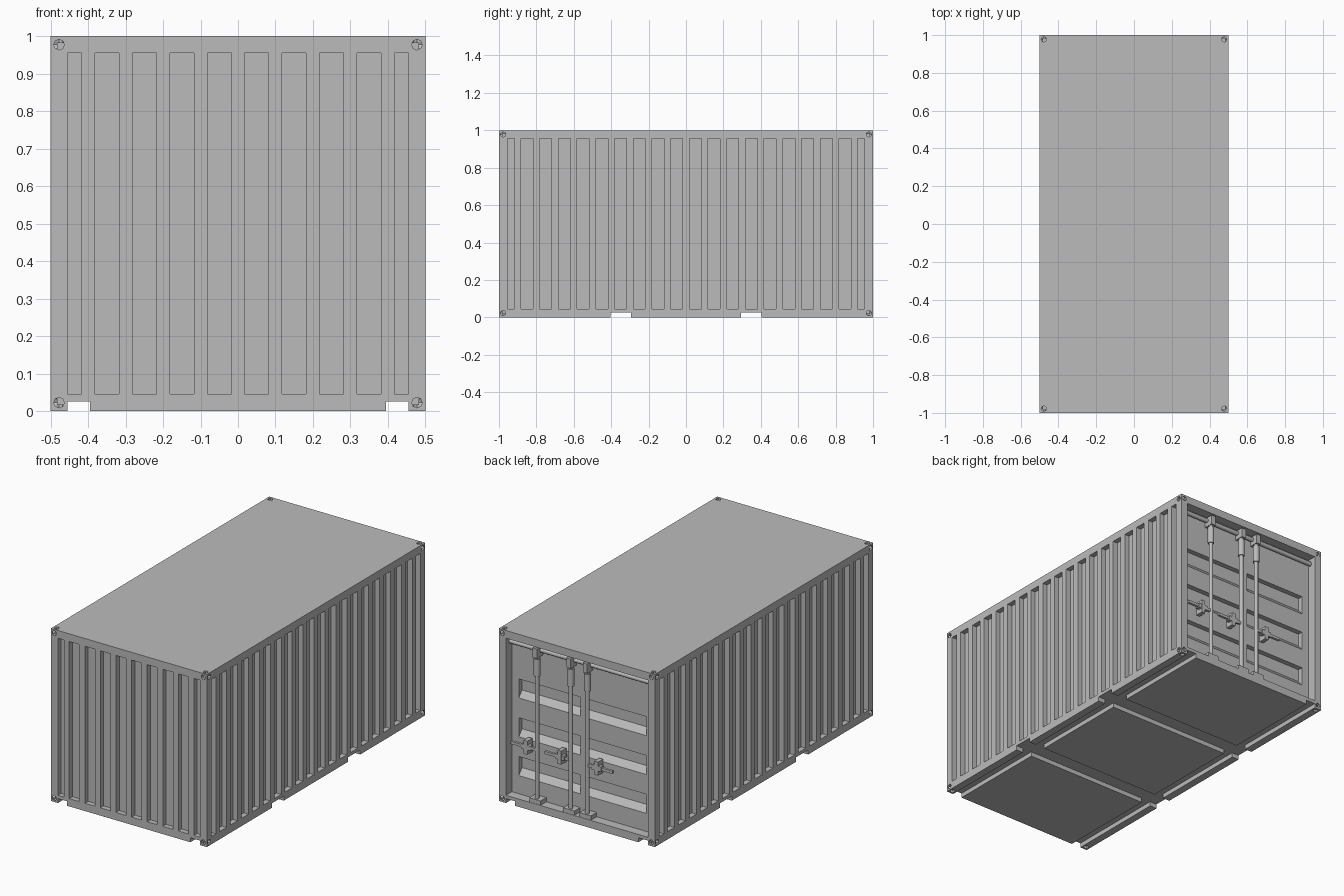
import bpy, bmesh, math
from mathutils import Matrix, Vector

if "Cube" in bpy.data.objects:
    bpy.data.objects.remove(bpy.data.objects["Cube"])

steel = bpy.data.materials.new("grey_steel")
steel.diffuse_color = (0.5, 0.5, 0.5, 1)
steel.use_nodes = True
steel.node_tree.nodes["Principled BSDF"].inputs["Base Color"].default_value = steel.diffuse_color

E = 0.045      # frame / corner casting size
B = 0.026      # underside channel height


def add(name, mesh):
    ob = bpy.data.objects.new(name, mesh)
    bpy.context.collection.objects.link(ob)
    if not mesh.materials:
        mesh.materials.append(steel)
    return ob


def finish(name, bm):
    me = bpy.data.meshes.new(name)
    bm.to_mesh(me)
    bm.free()
    return add(name, me)


def box(name, x, y, z):
    bm = bmesh.new()
    bmesh.ops.create_cube(bm, size=1)
    for v in bm.verts:
        v.co = Vector([(a + b) / 2 + c * (b - a) for (a, b), c in zip((x, y, z), v.co)])
    return finish(name, bm)


def rod(name, p, q, r, n=12, smooth=True):
    p, q = Vector(p), Vector(q)
    bm = bmesh.new()
    m = Matrix.Translation((p + q) / 2) @ (q - p).to_track_quat('Z', 'Y').to_matrix().to_4x4()
    bmesh.ops.create_cone(bm, cap_ends=True, segments=n, radius1=r, radius2=r,
                          depth=(q - p).length, matrix=m)
    for f in bm.faces:
        f.smooth = smooth and len(f.verts) == 4
    for e in bm.edges:
        e.smooth = all(len(f.verts) == 4 for f in e.link_faces)
    return finish(name, bm)


def panel(name, us, vs, pt, depth):
    """Flat wall with square-cut recesses, leaving its four corners open."""
    bm = bmesh.new()
    nu, nv = len(us) - 1, len(vs) - 1
    for i in range(nu):
        for j in range(nv):
            if i in (0, nu - 1) and j in (0, nv - 1):
                continue
            c = [(us[i], vs[j]), (us[i + 1], vs[j]), (us[i + 1], vs[j + 1]), (us[i], vs[j + 1])]
            d = depth(i, j)
            bm.faces.new([bm.verts.new(pt(u, v, d)) for u, v in c])
            if d:
                for k in range(4):
                    a, b = c[k], c[(k + 1) % 4]
                    bm.faces.new([bm.verts.new(pt(*w)) for w in
                                  ((*a, 0), (*b, 0), (*b, d), (*a, d))])
    bmesh.ops.remove_doubles(bm, verts=bm.verts, dist=1e-5)
    return finish(name, bm)


def groove_edges(half, n, end):
    mids = [(k - (n - 1) / 2) * 0.1 for k in range(n)]
    inner = [m + s * 0.032 for m in mids for s in (-1, 1)]
    return [-half, -half + E, -end, *inner, end, half - E, half]


# corrugated walls: every second strip is a groove
def corrugation(i, j):
    return 0.03 if j == 1 and i % 2 == 1 else 0


zs = [B, E, 1 - E, 1]
xs, ys = groove_edges(0.5, 8, 0.417), groove_edges(1, 18, 0.917)
panel("front_wall", xs, zs, lambda u, v, d: (u, -1 + d, v), corrugation)
panel("right_wall", ys, zs, lambda u, v, d: (0.5 - d, u, v), corrugation)
panel("left_wall", ys, zs, lambda u, v, d: (-0.5 + d, -u, v), corrugation)

# door frame, roof and floor
fx, fy = [-0.5, -0.5 + E, 0.5 - E, 0.5], [-1, -1 + E, 1 - E, 1]
panel("door_frame", fx, zs, lambda u, v, d: (-u, 1 - d, v),
      lambda i, j: 0.1 if i == j == 1 else 0)
panel("roof", fx, fy, lambda u, v, d: (u, v, 1 - d), lambda i, j: 0)
panel("floor", fx, fy, lambda u, v, d: (-u, v, B + d), lambda i, j: 0)

# underside plates and rails, separated by the fork channels
for k, (a, b) in enumerate(((-1, -0.405), (-0.295, 0.295), (0.405, 1))):
    box(f"floor_plate_{k}", (-0.395, 0.395), (a, b), (0, B))
    a, b = max(a, -1 + E), min(b, 1 - E)
    for s in (-1, 1):
        box(f"bottom_rail_{k}_{s}", sorted((s * 0.455, s * 0.5)), (a, b), (0, B))

# corner castings: a cube with a hole on each of its three outer faces
c = Vector((0.5 - E / 2, 1 - E / 2, 0.5 - E / 2))
cast = box("casting_master", *[(v - E / 2, v + E / 2) for v in c])
cutters = []
for ax in range(3):
    d = Vector([float(i == ax) for i in range(3)])
    cut = rod("hole_cutter", c + d * 0.006, c + d * 0.04, 0.014, 8, False)
    cut.hide_render = True
    m = cast.modifiers.new("hole", 'BOOLEAN')
    m.operation, m.solver, m.object = 'DIFFERENCE', 'EXACT', cut
    cutters.append(cut)
bpy.context.view_layer.update()
master = bpy.data.meshes.new_from_object(
    cast.evaluated_get(bpy.context.evaluated_depsgraph_get()))
for ob in cutters + [cast]:
    bpy.data.objects.remove(ob)
for sx in (-1, 1):
    for sy in (-1, 1):
        for sz in (-1, 1):
            me = master.copy()
            me.transform(Matrix.Translation((0, 0, 0.5)) @ Matrix.Diagonal((sx, sy, sz, 1)))
            if sx * sy * sz < 0:
                me.flip_normals()
            add("corner_casting", me)

# doors: profile with three sloped-ledge grooves, extruded sideways
D = 0.945
prof = [(0.9, E), (D, E)]
for z in (0.15, 0.375, 0.60):
    prof += [(D, z), (D - 0.03, z + 0.035), (D - 0.03, z + 0.11), (D, z + 0.11)]
prof += [(D, 1 - E), (0.9, 1 - E)]
for s in (-1, 1):
    bm = bmesh.new()
    f = bm.faces.new([bm.verts.new((s * 0.015, y, z)) for y, z in prof])
    ext = bmesh.ops.extrude_face_region(bm, geom=[f])
    bmesh.ops.translate(bm, vec=(s * 0.395, 0, 0),
                        verts=[g for g in ext["geom"] if isinstance(g, bmesh.types.BMVert)])
    bmesh.ops.recalc_face_normals(bm, faces=bm.faces)
    finish("door_panel", bm)
    box("door_edge", sorted((s * 0.41, s * 0.455)), (0.9, D), (E, 1 - E))
box("door_meeting_strip", (-0.015, 0.015), (0.9, D), (E, 1 - E))

# lock bar across the top of the doors
rod("top_bar", (-0.455, 0.96, 0.925), (0.455, 0.96, 0.925), 0.013)

# locking rods with sleeves, brackets, feet and handles
Y = 0.978
for x, s in ((0.27, 1), (0.053, 1), (-0.053, -1)):
    rod("lock_rod", (x, Y, 0.05), (x, Y, 0.93), 0.012)
    rod("rod_sleeve", (x, Y, 0.78), (x, Y, 0.88), 0.018)
    box("rod_top_bracket", (x - 0.014, x + 0.014), (D, 1.0), (0.89, 0.945))
    box("rod_foot", (x - 0.036, x + 0.036), (D, 0.998), (E, 0.07))
    box("handle", sorted((x, x + s * 0.165)), (0.972, 0.986), (0.343, 0.359))
    m = x + s * 0.065
    box("handle_catch", (m - 0.012, m + 0.012), (D, 0.992), (0.312, 0.39))
    box("handle_hub", (m - 0.03, m + 0.03), (0.965, 0.99), (0.337, 0.365))
